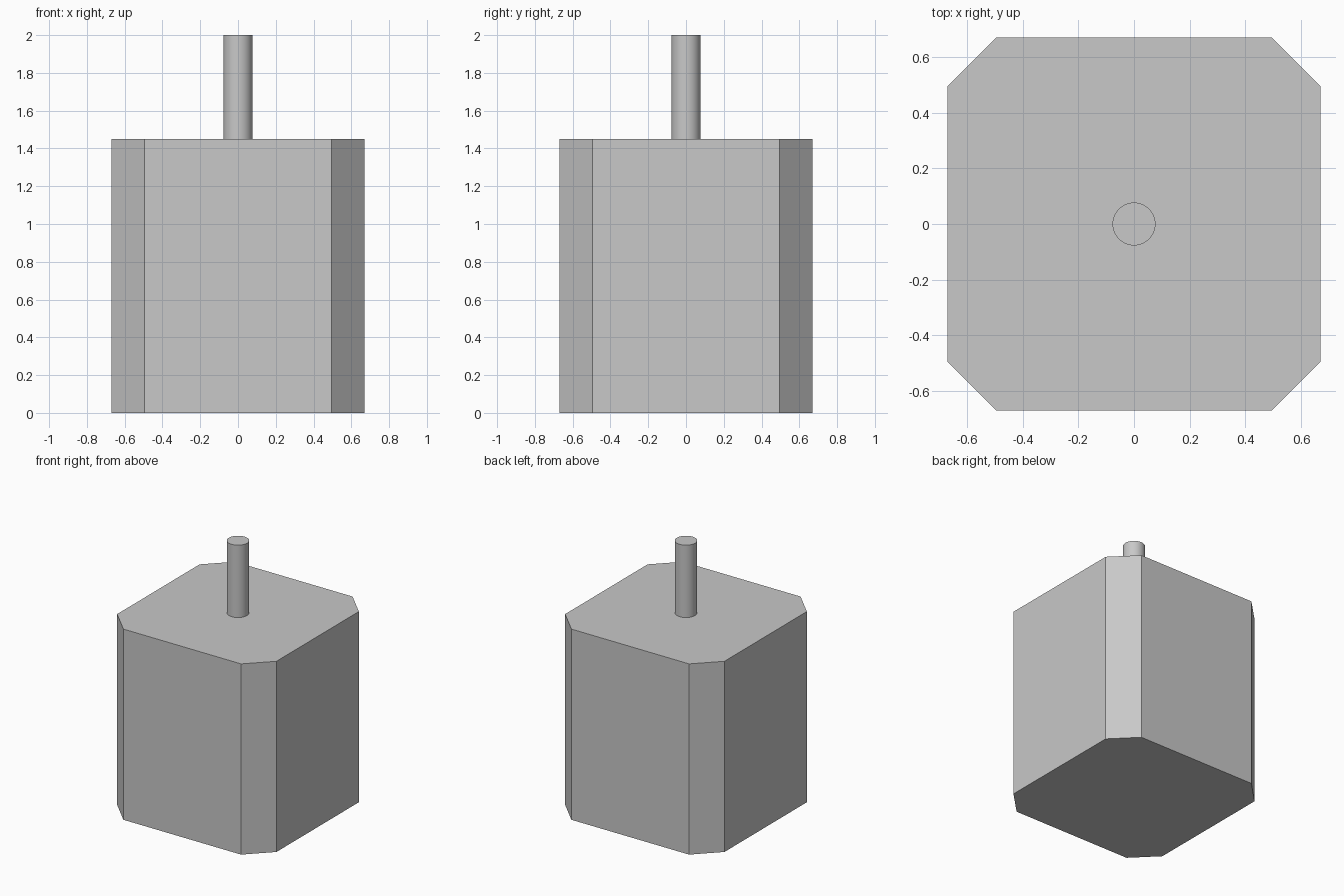
import bpy
import bmesh
import math

cube = bpy.data.objects.get("Cube")
if cube:
    bpy.data.objects.remove(cube, do_unlink=True)

HALF, CORNER, BODY_TOP = 0.67, 0.175, 1.45
SHAFT_RADIUS, SHAFT_TOP = 0.077, 2.0

# Single plain grey
grey = bpy.data.materials.new("plain_grey")
grey.use_nodes = True
colour = (0.58, 0.58, 0.58, 1)
grey.diffuse_color = colour
grey.node_tree.nodes["Principled BSDF"].inputs["Base Color"].default_value = colour


def finish(bm, name):
    mesh = bpy.data.meshes.new(name)
    bm.to_mesh(mesh)
    bm.free()
    mesh.materials.append(grey)
    obj = bpy.data.objects.new(name, mesh)
    bpy.context.collection.objects.link(obj)
    return obj


# Motor body: square block with its four upright edges chamfered
bm = bmesh.new()
bmesh.ops.create_cube(bm, size=1)
for v in bm.verts:
    v.co = (v.co.x * 2 * HALF, v.co.y * 2 * HALF, (v.co.z + 0.5) * BODY_TOP)
uprights = [e for e in bm.edges if abs(e.verts[0].co.z - e.verts[1].co.z) > 0.1]
bmesh.ops.bevel(bm, geom=uprights, offset=CORNER, offset_type='OFFSET',
                segments=1, affect='EDGES')
finish(bm, "motor_body")

# Drive shaft: smooth round rod standing on the body
bm = bmesh.new()
bmesh.ops.create_cone(bm, cap_ends=True, segments=48, radius1=SHAFT_RADIUS,
                      radius2=SHAFT_RADIUS, depth=SHAFT_TOP - BODY_TOP)
bmesh.ops.translate(bm, verts=bm.verts, vec=(0, 0, (SHAFT_TOP + BODY_TOP) / 2))
shaft = finish(bm, "drive_shaft")
bpy.ops.object.select_all(action='DESELECT')
shaft.select_set(True)
bpy.context.view_layer.objects.active = shaft
bpy.ops.object.shade_smooth_by_angle(angle=math.radians(30))
